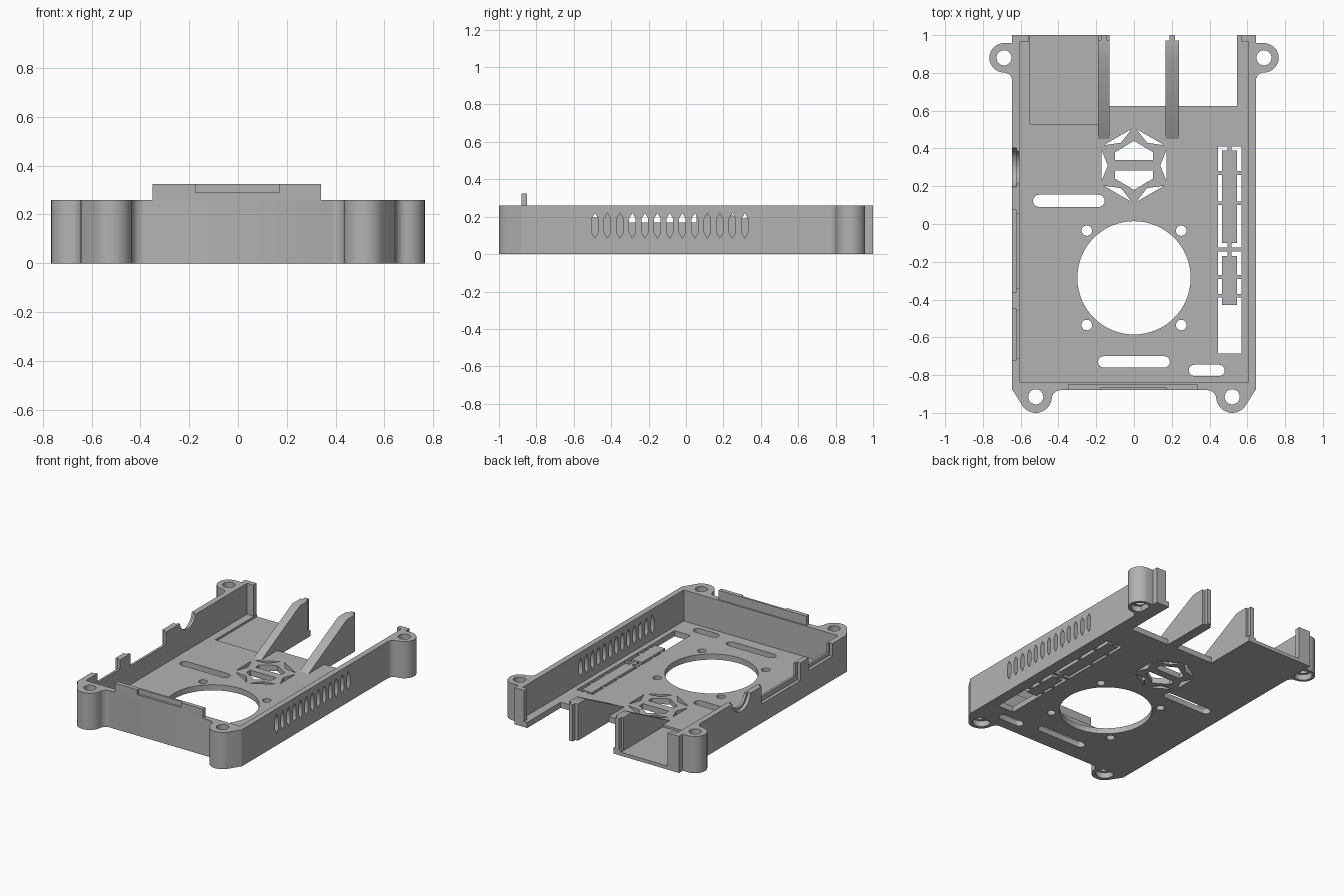
import bpy, bmesh, math
from mathutils import Vector

if "Cube" in bpy.data.objects:
    bpy.data.objects.remove(bpy.data.objects["Cube"], do_unlink=True)

grey = bpy.data.materials.new("plain grey")
grey.use_nodes = True
COLOUR = (0.45, 0.45, 0.45, 1)
grey.diffuse_color = COLOUR
grey.node_tree.nodes["Principled BSDF"].inputs["Base Color"].default_value = COLOUR

W, TOP, FLOOR, T = 0.645, 0.26, 0.04, 0.04   # half width, wall top, floor and wall thickness


def prism(name, shapes, lo, hi, axis="z"):
    """Extrude one or more outlines along an axis into a closed solid."""
    bm = bmesh.new()
    for pts in shapes:
        put = (lambda u, v, w: (u, v, w)) if axis == "z" else (lambda u, v, w: (w, u, v))
        a = [bm.verts.new(put(u, v, lo)) for u, v in pts]
        b = [bm.verts.new(put(u, v, hi)) for u, v in pts]
        bm.faces.new(a)
        bm.faces.new(b)
        for i in range(len(pts)):
            j = (i + 1) % len(pts)
            bm.faces.new((a[i], a[j], b[j], b[i]))
    bmesh.ops.recalc_face_normals(bm, faces=bm.faces)
    mesh = bpy.data.meshes.new(name)
    bm.to_mesh(mesh)
    bm.free()
    ob = bpy.data.objects.new(name, mesh)
    bpy.context.collection.objects.link(ob)
    mesh.materials.append(grey)
    return ob


def cut(ob, cutter):
    """Subtract a cutter, bake the result and drop the cutter."""
    mod = ob.modifiers.new("cut", "BOOLEAN")
    mod.operation, mod.solver, mod.object = "DIFFERENCE", "EXACT", cutter
    dg = bpy.context.evaluated_depsgraph_get()
    mesh = bpy.data.meshes.new_from_object(ob.evaluated_get(dg))
    ob.modifiers.clear()
    ob.data = mesh
    bpy.data.objects.remove(cutter, do_unlink=True)


def rect(x0, x1, y0, y1):
    return [(x0, y0), (x1, y0), (x1, y1), (x0, y1)]


def arc(cx, cy, r, a0, a1, n=14):
    return [(cx + r * math.cos(math.radians(a0 + (a1 - a0) * i / n)),
             cy + r * math.sin(math.radians(a0 + (a1 - a0) * i / n))) for i in range(n + 1)]


def circle(cx, cy, r, n=32):
    return arc(cx, cy, r, 0, 360, n)[:-1]


def slot(x0, x1, y0, y1):
    r = (y1 - y0) / 2
    return arc(x1 - r, y0 + r, r, -90, 90, 8) + arc(x0 + r, y0 + r, r, 90, 270, 8)


def mirror(pts):
    return [(-x, y) for x, y in pts]


# Floor plate with the open back bay
floor = prism("floor", [[(-W, -0.88), (W, -0.88), (W, 1), (0.545, 1), (0.545, 0.625),
                         (-0.13, 0.625), (-0.13, 1), (-W, 1)]], 0, FLOOR)
holes = [circle(0, -0.285, 0.3, 64), slot(-0.535, -0.155, 0.09, 0.155),
         slot(-0.19, 0.19, -0.76, -0.70), slot(0.29, 0.48, -0.805, -0.745),
         rect(0.445, 0.57, -0.685, 0.41)]
holes += [circle(sx * 0.25, y, 0.028, 20) for sx in (-1, 1) for y in (-0.035, -0.535)]

# Hexagonal air vent: triangular slots round two inner openings
VX, VY = 0, 0.31
hexa = circle(VX, VY, 0.2, 12)
for k in range(6):
    tip = arc(VX, VY, 0.2, 30 + 60 * k, 90 + 60 * k, 1)
    mid = Vector(((tip[0][0] + tip[1][0]) / 2, (tip[0][1] + tip[1][1]) / 2))
    centre = Vector((VX, VY))
    ends = [Vector(p).lerp(mid, 0.14) for p in tip]
    holes.append([ends[0], ends[1], mid.lerp(centre, 0.2)])
for s in (-1, 1):
    holes.append([(VX - 0.1, VY + s * 0.028), (VX + 0.1, VY + s * 0.028),
                  (VX + 0.1, VY + s * 0.07), (VX, VY + s * 0.13), (VX - 0.1, VY + s * 0.07)])
cut(floor, prism("floor_cutter", holes, -0.1, 0.2))
cut(floor, prism("pocket_cutter", [rect(-0.55, -0.19, 0.53, 1.1)], 0.025, 0.2))

# Header cover strips and their thin bridges inside the long opening
prism("header_covers", [rect(0.465, 0.545, -0.1, 0.39), rect(0.465, 0.545, -0.43, -0.17)], 0, FLOOR)
bridges = [rect(0.44, 0.575, -0.145, -0.125), rect(0.495, 0.515, 0.385, 0.415),
           rect(0.495, 0.515, -0.175, -0.095)]
for y in (-0.39, -0.29, 0.26, 0.1):
    bridges += [rect(0.44, 0.47, y, y + 0.02), rect(0.54, 0.575, y, y + 0.02)]
prism("header_bridges", bridges, 0.002, FLOOR - 0.002)

# Vented side wall with pointed slots
vent_wall = prism("vented_wall", [rect(W - T, W, -0.88, 1)], 0, TOP)
vents = []
for i in range(13):
    y = -0.487 + i * 0.0668
    vents.append([(y, 0.085), (y + 0.017, 0.115), (y + 0.017, 0.19),
                  (y, 0.22), (y - 0.017, 0.19), (y - 0.017, 0.115)])
cut(vent_wall, prism("vent_cutter", vents, 0.5, 0.8, "x"))

# Port wall with top notches, shallow outer recesses and a round jack notch
port_wall = prism("port_wall", [rect(-0.88, 1, 0, TOP)], -W, -W + T, "x")
cut(port_wall, prism("port_cutter", [rect(-0.34, 0.055, 0.17, 0.4), rect(-0.71, -0.46, 0.195, 0.4),
                                     circle(0.3, 0.28, 0.09)], -0.8, -0.5, "x"))
cut(port_wall, prism("recess_cutter", [rect(-0.36, 0.075, 0.135, 0.4), rect(-0.72, -0.45, 0.17, 0.4),
                                       circle(0.3, 0.275, 0.105)], -0.8, -0.622, "x"))

# Front wall and its raised locking tab
front_wall = prism("front_wall", [rect(-W + 0.01, W - 0.01, -0.88, -0.84)], 0, TOP)
tab = prism("front_tab", [rect(-0.35, 0.34, -0.88, -0.85)], TOP - 0.02, 0.325)
cut(tab, prism("tab_cutter", [rect(-0.175, 0.17, -0.95, -0.865)], 0.29, 0.4))

# Screw posts at the corners, blended into the walls
front = ([(0.605, -0.84), (W, -0.875)] + arc(0.52, -0.915, 0.085, -35, -180)
         + arc(0.39, -0.925, 0.045, 0, 90, 8) + [(0.39, -0.84)])
back = ([(0.605, 0.958), (W, 0.958)] + arc(0.688, 0.88, 0.078, 90, -90)
        + arc(0.69, 0.757, 0.045, 90, 180, 8) + [(0.605, 0.757)])
posts = [prism("front_posts", [front, mirror(front)], 0, TOP),
         prism("back_posts", [back, mirror(back)], 0, TOP)]
centres = [(s * x, y) for s in (-1, 1) for x, y in ((0.52, -0.915), (0.688, 0.88))]
for ob in posts + [front_wall, floor]:
    cut(ob, prism("screw_cutter", [circle(x, y, 0.04) for x, y in centres], -0.1, 0.4))
for ob in posts:
    cut(ob, prism("head_cutter", [circle(x, y, 0.058) for x, y in centres], -0.1, 0.04))

# Return flanges at the open back
prism("back_flanges", [rect(-W, -0.555, 0.965, 1), rect(0.57, W, 0.965, 1)], 0, TOP)

# Sloping divider fins with a narrow tongue at the back
for name, x0, x1 in (("port_side_fin", -0.19, -0.13), ("centre_fin", 0.168, 0.238)):
    prism(name, [[(0.45, 0.03), (0.62, 0), (0.972, 0), (0.972, TOP), (0.88, TOP), (0.45, FLOOR)]],
          x0, x1, "x")
    mid = (x0 + x1) / 2
    prism(name + "_tongue", [rect(0.96, 1, 0, TOP)], mid - 0.015, mid + 0.015, "x")

# Smooth round surfaces, keep crisp edges
bpy.ops.object.select_all(action="DESELECT")
for ob in bpy.context.collection.objects:
    if ob.type == "MESH":
        ob.select_set(True)
        bpy.context.view_layer.objects.active = ob
bpy.ops.object.shade_smooth_by_angle(angle=math.radians(30))
